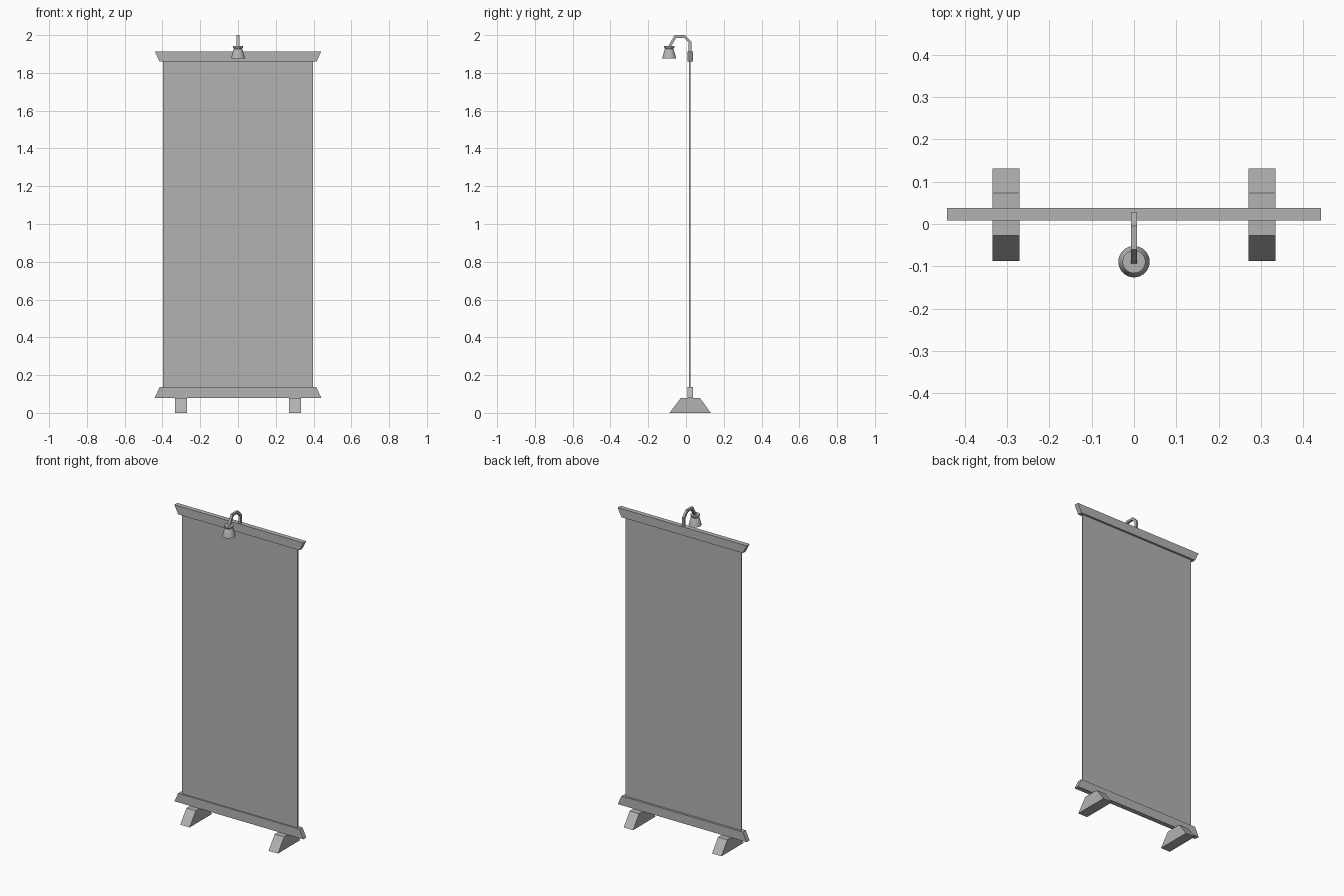
import bpy, bmesh, math
from mathutils import Vector

cube = bpy.data.objects.get("Cube")
if cube:
    bpy.data.objects.remove(cube)

grey = bpy.data.materials.new("plain_grey")
grey.use_nodes = True
COLOUR = (0.45, 0.45, 0.45, 1)
grey.diffuse_color = COLOUR
grey.node_tree.nodes["Principled BSDF"].inputs["Base Color"].default_value = COLOUR


def finish(name, bm):
    bmesh.ops.recalc_face_normals(bm, faces=bm.faces[:])
    mesh = bpy.data.meshes.new(name)
    bm.to_mesh(mesh)
    bm.free()
    mesh.materials.append(grey)
    obj = bpy.data.objects.new(name, mesh)
    bpy.context.collection.objects.link(obj)
    return obj


def prism(name, outline, offset):
    """Extrude a flat outline of 3D points along an offset."""
    bm = bmesh.new()
    face = bm.faces.new([bm.verts.new(p) for p in outline])
    ext = bmesh.ops.extrude_face_region(bm, geom=[face])
    moved = [v for v in ext["geom"] if isinstance(v, bmesh.types.BMVert)]
    bmesh.ops.translate(bm, verts=moved, vec=offset)
    return finish(name, bm)


def upright(name, z0, half0, z1, half1, y, depth):
    """Trapezoid facing the front, centred in depth on y."""
    y0 = y - depth / 2
    pts = [(-half0, y0, z0), (half0, y0, z0), (half1, y0, z1), (-half1, y0, z1)]
    return prism(name, pts, (0, depth, 0))


# Banner sheet and its two flared rails
MID = 0.023
upright("banner_sheet", 0.12, 0.396, 1.88, 0.396, MID - 0.002, 0.008)
upright("top_rail", 1.86, 0.415, 1.913, 0.441, MID, 0.029)
upright("bottom_rail", 0.08, 0.441, 0.136, 0.415, MID, 0.029)

# Sloped feet
for side, x in (("right", -0.334), ("left", 0.27)):
    outline = [(x, -0.087, 0), (x, 0.131, 0), (x, 0.073, 0.08), (x, -0.027, 0.08)]
    prism(side + "_foot", outline, (0.064, 0, 0))

# Bent square lamp arm, mitred at each bend
path = [Vector((0, y, z)) for y, z in
        ((0.021, 1.89), (0.021, 1.963), (-0.008, 1.993), (-0.056, 1.993), (-0.088, 1.938))]
R = 0.007
bm = bmesh.new()
rings = []
for i, p in enumerate(path):
    before = (p - path[i - 1]).normalized() if i else (path[1] - p).normalized()
    after = (path[i + 1] - p).normalized() if i < len(path) - 1 else before
    tangent = (before + after).normalized()
    normal = tangent.cross(Vector((1, 0, 0))) * (R / tangent.dot(before))
    rings.append([bm.verts.new(p + Vector((sx * R, 0, 0)) + normal * sn)
                  for sx, sn in ((-1, -1), (1, -1), (1, 1), (-1, 1))])
for a, b in zip(rings, rings[1:]):
    for k in range(4):
        n = (k + 1) % 4
        bm.faces.new((a[k], a[n], b[n], b[k]))
bm.faces.new(rings[0])
bm.faces.new(rings[-1])
finish("lamp_arm", bm)

# Lamp shade with a flanged cap, turned around its own axis
profile = [(0, 1.942), (0.027, 1.942), (0.027, 1.936), (0.021, 1.926),
           (0.025, 1.921), (0.037, 1.877), (0, 1.877)]
bm = bmesh.new()
verts = [bm.verts.new((r, -0.089, z)) for r, z in profile]
edges = [bm.edges.new(pair) for pair in zip(verts, verts[1:])]
bmesh.ops.spin(bm, geom=verts + edges, cent=(0, -0.089, 0), axis=(0, 0, 1),
               angle=math.tau, steps=32, use_duplicate=False)
bmesh.ops.remove_doubles(bm, verts=bm.verts[:], dist=0.0005)
shade = finish("lamp_shade", bm)
bpy.ops.object.select_all(action="DESELECT")
shade.select_set(True)
bpy.context.view_layer.objects.active = shade
bpy.ops.object.shade_smooth_by_angle(angle=math.radians(25))
